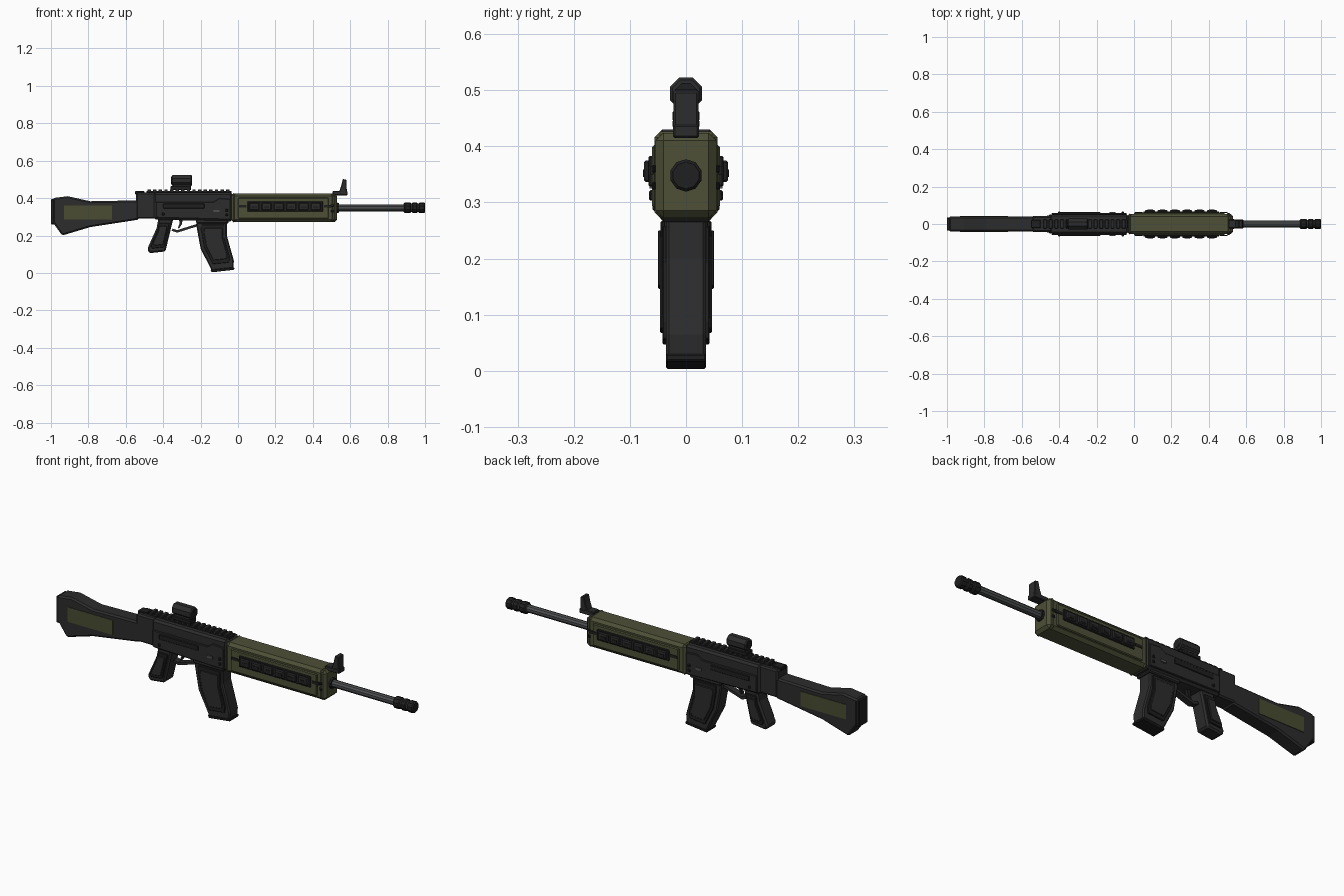
import bpy, bmesh, math
from mathutils import Vector

cube = bpy.data.objects.get("Cube")
if cube:
    bpy.data.objects.remove(cube, do_unlink=True)


def material(name, r, g, b):
    m = bpy.data.materials.new(name)
    m.use_nodes = True
    m.diffuse_color = (r, g, b, 1)
    m.node_tree.nodes["Principled BSDF"].inputs["Base Color"].default_value = (r, g, b, 1)
    return m


BODY = material("charcoal", 0.025, 0.025, 0.026)
BLACK = material("soft black", 0.014, 0.014, 0.014)
GREEN = material("olive green", 0.075, 0.08, 0.038)
PANEL = material("stock olive", 0.068, 0.073, 0.032)
STEEL = material("barrel steel", 0.075, 0.078, 0.08)


def finish(name, bm, mat, bevel=0):
    bmesh.ops.recalc_face_normals(bm, faces=bm.faces)
    mesh = bpy.data.meshes.new(name)
    bm.to_mesh(mesh)
    bm.free()
    mesh.materials.append(mat)
    obj = bpy.data.objects.new(name, mesh)
    bpy.context.collection.objects.link(obj)
    if bevel:
        mod = obj.modifiers.new("edge_bevel", "BEVEL")
        mod.width, mod.segments, mod.limit_method = bevel, 1, "ANGLE"
    return obj


def prism(name, outline, y0, y1, mat, bevel=0):
    """Side profile in x and z, extruded across y."""
    bm = bmesh.new()
    face = bm.faces.new([bm.verts.new((x, y0, z)) for x, z in outline])
    new = bmesh.ops.extrude_face_region(bm, geom=[face])["geom"]
    moved = [v for v in new if isinstance(v, bmesh.types.BMVert)]
    bmesh.ops.translate(bm, verts=moved, vec=(0, y1 - y0, 0))
    return finish(name, bm, mat, bevel)


def box(name, x0, x1, y0, y1, z0, z1, mat, bevel=0):
    return prism(name, [(x0, z0), (x1, z0), (x1, z1), (x0, z1)], y0, y1, mat, bevel)


def tube(name, rings, z, mat, sides=10, y=0):
    """Lathe along x from (x, radius) pairs."""
    bm = bmesh.new()
    loops = []
    for x, r in rings:
        angles = [2 * math.pi * (i + 0.5) / sides for i in range(sides)]
        loops.append([bm.verts.new((x, y + r * math.cos(a), z + r * math.sin(a))) for a in angles])
    for a, b in zip(loops, loops[1:]):
        for i in range(sides):
            j = (i + 1) % sides
            bm.faces.new((a[i], a[j], b[j], b[i]))
    bm.faces.new(loops[0])
    bm.faces.new(loops[-1])
    return finish(name, bm, mat)


def shrink(outline, k):
    c = sum((Vector(p) for p in outline), Vector((0, 0))) / len(outline)
    return [tuple(c + (Vector(p) - c) * k) for p in outline]


SIDES = (("right", -1), ("left", 1))

# Stock with butt pad and coloured cheek panels
stock = [(-0.99, 0.27), (-0.94, 0.2), (-0.79, 0.245), (-0.53, 0.285),
         (-0.53, 0.388), (-0.79, 0.383), (-0.91, 0.41), (-0.99, 0.4)]
prism("stock", stock, -0.04, 0.04, BODY, 0.008)
box("butt_pad", -1, -0.98, -0.036, 0.036, 0.26, 0.395, BLACK, 0.004)
for side, s in SIDES:
    box(side + "_stock_panel", -0.93, -0.675, s * 0.038, s * 0.043, 0.285, 0.36, PANEL)

# Receiver
box("receiver_rear", -0.545, -0.44, -0.043, 0.043, 0.29, 0.43, BODY, 0.007)
receiver = [(-0.45, 0.285), (-0.03, 0.275), (-0.03, 0.43), (-0.45, 0.43)]
prism("receiver", receiver, -0.052, 0.052, BODY, 0.01)
box("rear_sight_block", -0.55, -0.5, -0.022, 0.022, 0.42, 0.437, BLACK, 0.003)
for side, s in SIDES:
    plate = [(-0.44, 0.295), (-0.04, 0.285), (-0.04, 0.395), (-0.1, 0.4), (-0.13, 0.38), (-0.44, 0.38)]
    prism(side + "_receiver_plate", plate, s * 0.05, s * 0.06, BODY, 0.003)
    box(side + "_bolt_cover", -0.4, -0.18, s * 0.058, s * 0.064, 0.345, 0.37, BLACK, 0.002)
    box(side + "_bolt_slot", -0.13, -0.1, s * 0.058, s * 0.065, 0.325, 0.337, STEEL)
    for i, (x, z) in enumerate(((-0.4, 0.315), (-0.06, 0.335), (-0.06, 0.31))):
        box(f"{side}_receiver_pin_{i}", x - 0.007, x + 0.007, s * 0.058, s * 0.066, z - 0.007, z + 0.007, BLACK, 0.003)

# Top rail
box("rail_base", -0.49, -0.035, -0.022, 0.022, 0.42, 0.437, BLACK)
for i in range(15):
    x = -0.475 + i * 0.03
    box(f"rail_tooth_{i}", x - 0.009, x + 0.009, -0.024, 0.024, 0.434, 0.447, BODY, 0.002)

# Optic
box("optic_mount", -0.36, -0.25, -0.024, 0.024, 0.444, 0.464, BLACK, 0.003)
box("optic_neck", -0.345, -0.255, -0.02, 0.02, 0.455, 0.49, BODY)
tube("optic_tube", [(-0.355, 0.026), (-0.35, 0.031), (-0.25, 0.031), (-0.245, 0.026)], 0.494, BODY, 8)
for name, x in (("rear", -0.357), ("front", -0.243)):
    tube(name + "_lens", [(x - 0.001, 0.02), (x + 0.001, 0.02)], 0.494, BLACK, 8)

# Handguard and its end cap
box("handguard", -0.035, 0.53, -0.054, 0.054, 0.272, 0.424, GREEN, 0.014)
box("handguard_rear_band", -0.035, -0.01, -0.056, 0.056, 0.27, 0.426, GREEN, 0.012)
box("handguard_front_band", 0.495, 0.515, -0.056, 0.056, 0.272, 0.426, GREEN, 0.012)
for side, s in SIDES:
    box(side + "_guard_plate", 0.0, 0.485, s * 0.05, s * 0.061, 0.29, 0.402, GREEN, 0.004)
    box(side + "_vent_frame", 0.05, 0.455, s * 0.058, s * 0.067, 0.328, 0.383, BLACK, 0.003)
    for i in range(6):
        x = 0.06 + i * 0.066
        box(f"{side}_vent_block_{i}", x, x + 0.053, s * 0.064, s * 0.075, 0.336, 0.375, BODY, 0.004)
        box(f"{side}_vent_step_{i}", x + 0.012, x + 0.041, s * 0.07, s * 0.077, 0.345, 0.359, BLACK)
    for name, x in (("rear", 0.005), ("front", 0.46)):
        box(f"{side}_{name}_guard_slot", x, x + 0.04, s * 0.058, s * 0.064, 0.35, 0.364, BLACK)
    for i, z in enumerate((0.36, 0.33)):
        box(f"{side}_guard_pin_{i}", 0.498, 0.512, s * 0.054, s * 0.06, z - 0.007, z + 0.007, BLACK, 0.002)

# Barrel and muzzle
tube("barrel", [(0.52, 0.019), (0.9, 0.019)], 0.348, STEEL)
tube("barrel_collar", [(0.525, 0.028), (0.54, 0.026)], 0.348, BLACK)
tube("muzzle_core", [(0.885, 0.022), (0.998, 0.022)], 0.348, STEEL)
for i, (x0, x1) in enumerate(((0.888, 0.925), (0.931, 0.96), (0.966, 1.0))):
    tube(f"muzzle_ring_{i}", [(x0, 0.024), (x0 + 0.005, 0.029), (x1 - 0.005, 0.029), (x1, 0.024)], 0.348, BLACK)

# Front sight
box("front_sight_base", 0.505, 0.585, -0.023, 0.023, 0.415, 0.438, BODY, 0.003)
post = [(0.54, 0.43), (0.582, 0.43), (0.58, 0.498), (0.56, 0.502), (0.553, 0.47)]
prism("front_sight_post", post, -0.022, 0.022, BODY, 0.003)

# Magazine with stepped side panels
magazine = [(-0.14, 0.012), (-0.025, 0.024), (-0.022, 0.065), (-0.06, 0.2), (-0.06, 0.29),
            (-0.22, 0.29), (-0.222, 0.25), (-0.2, 0.13)]
prism("magazine", magazine, -0.036, 0.036, BODY, 0.006)
floor = [(-0.14, 0.003), (-0.02, 0.017), (-0.02, 0.03), (-0.148, 0.017)]
prism("magazine_floor", floor, -0.036, 0.036, BLACK, 0.003)
box("magazine_well", -0.225, -0.05, -0.045, 0.045, 0.265, 0.3, BODY, 0.005)

# Pistol grip
grip = [(-0.475, 0.105), (-0.388, 0.115), (-0.37, 0.19), (-0.345, 0.295), (-0.425, 0.295),
        (-0.435, 0.24), (-0.485, 0.128)]
prism("grip", grip, -0.038, 0.038, BODY, 0.008)
for side, s in SIDES:
    prism(side + "_magazine_panel", shrink(magazine, 0.76), s * 0.034, s * 0.042, BLACK, 0.002)
    prism(side + "_magazine_inset", shrink(magazine, 0.62), s * 0.04, s * 0.046, BODY, 0.002)
    prism(side + "_grip_panel", shrink(grip, 0.72), s * 0.036, s * 0.045, BLACK, 0.002)
    prism(side + "_grip_inset", shrink(grip, 0.55), s * 0.043, s * 0.05, BODY, 0.002)

# Trigger and guard
guard = [(-0.355, 0.225), (-0.325, 0.215), (-0.215, 0.25), (-0.215, 0.263), (-0.325, 0.229), (-0.35, 0.237)]
prism("trigger_guard", guard, -0.016, 0.016, BODY)
trigger = [(-0.315, 0.29), (-0.295, 0.29), (-0.3, 0.26), (-0.315, 0.238), (-0.322, 0.24), (-0.313, 0.262)]
prism("trigger", trigger, -0.008, 0.008, BLACK)
